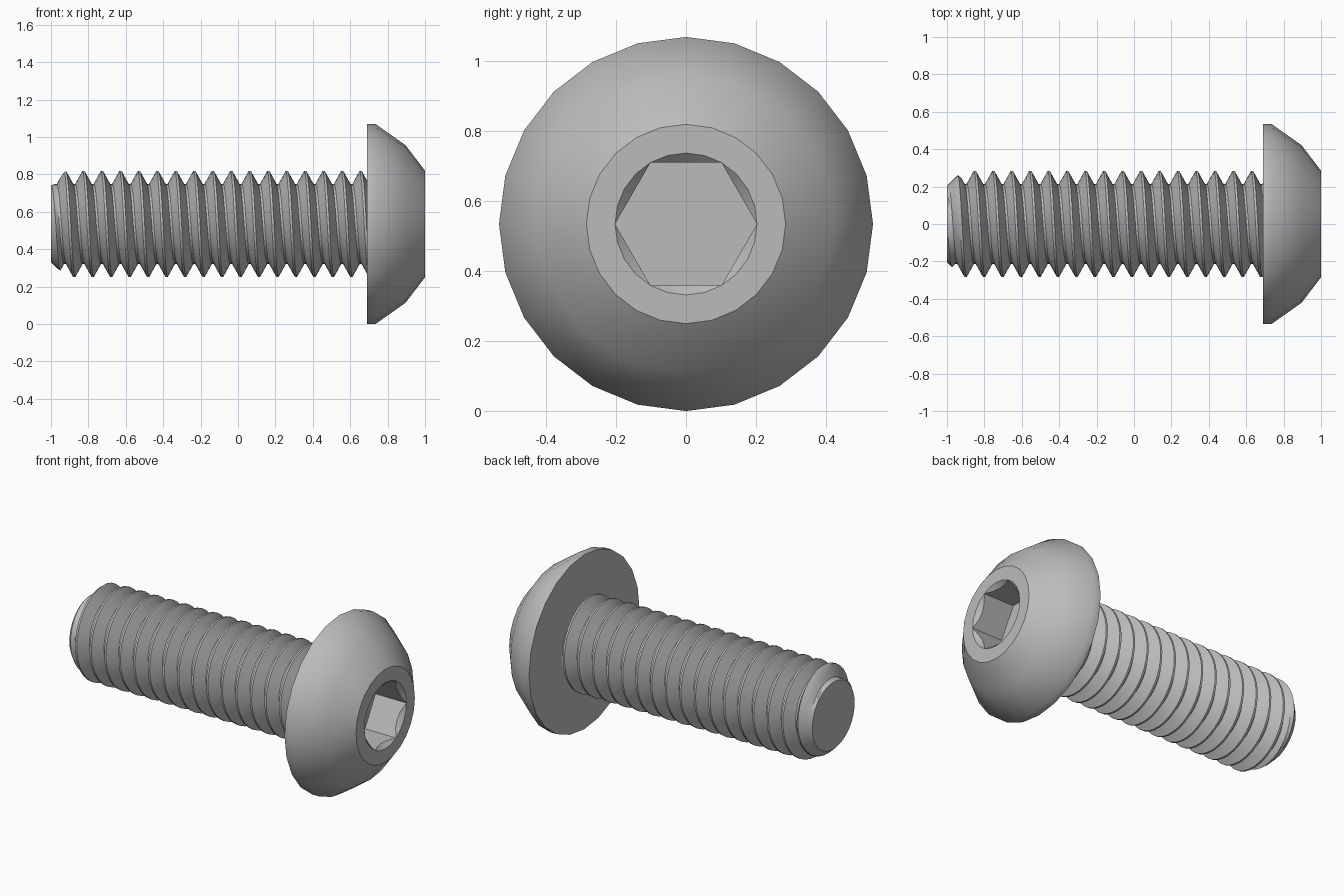
import bpy, bmesh, math
from mathutils import Vector

if "Cube" in bpy.data.objects:
    bpy.data.objects.remove(bpy.data.objects["Cube"], do_unlink=True)

AXIS_Z = 0.535

steel = bpy.data.materials.new("grey steel")
steel.use_nodes = True
steel.diffuse_color = (0.5, 0.5, 0.5, 1)
steel.node_tree.nodes["Principled BSDF"].inputs["Base Color"].default_value = (0.5, 0.5, 0.5, 1)


def around(x, r, angle):
    """Point at radius r around the screw axis, which runs along x."""
    return Vector((x, r * math.cos(angle), AXIS_Z + r * math.sin(angle)))


def finish(bm, name, smooth_angle):
    bmesh.ops.remove_doubles(bm, verts=bm.verts, dist=1e-5)
    bmesh.ops.dissolve_degenerate(bm, edges=bm.edges, dist=1e-5)
    bmesh.ops.holes_fill(bm, edges=[e for e in bm.edges if e.is_boundary], sides=0)
    bmesh.ops.recalc_face_normals(bm, faces=bm.faces)
    mesh = bpy.data.meshes.new(name)
    bm.to_mesh(mesh)
    bm.free()
    mesh.materials.append(steel)
    obj = bpy.data.objects.new(name, mesh)
    bpy.context.collection.objects.link(obj)
    bpy.ops.object.select_all(action="DESELECT")
    obj.select_set(True)
    bpy.context.view_layer.objects.active = obj
    bpy.ops.object.shade_smooth_by_angle(angle=math.radians(smooth_angle))
    return obj


def skin(bm, columns):
    """Join neighbouring columns of points with quads."""
    cols = [[bm.verts.new(p) for p in c] for c in columns]
    for a, b in zip(cols, cols[1:]):
        for i in range(len(a) - 1):
            bm.faces.new((a[i], a[i + 1], b[i + 1], b[i]))


# Domed head with a chamfered hexagonal socket
SIDES, SOCKET_R, FLOOR_X = 24, 0.203, 0.79


def hex_radius(angle):
    sector = math.pi / 3
    return SOCKET_R * math.cos(sector / 2) / math.cos(angle % sector - sector / 2)


def head_column(angle):
    dome = [(0.69, 0.535), (0.735, 0.535), (0.895, 0.422), (1.0, 0.285), (1.0, SOCKET_R)]
    h = hex_radius(angle)
    socket = [(1.0 - (SOCKET_R - h), h), (FLOOR_X, h)]
    return [around(x, r, angle) for x, r in dome + socket]


bm = bmesh.new()
skin(bm, [head_column(2 * math.pi * k / SIDES) for k in range(SIDES + 1)])
finish(bm, "screw_head", 37)

# Shank with a right-handed helical thread and a chamfered tip
PITCH, CREST, ROOT, TURN_STEPS = 0.0988, 0.283, 0.214, 36
TIP_X, TIP_R, END_X = -1.0, 0.205, 0.72
CREST_X = -0.925 - PITCH / 4
# one pitch of the thread: (fraction of pitch, fraction of height)
TOOTH = [(-0.06, 1), (0.06, 1), (0.25, 0.5), (0.44, 0), (0.56, 0), (0.75, 0.5)]


def thread_column(k):
    turn = k / TURN_STEPS
    points = []
    for n in range(-3, 20):
        for along, height in TOOTH:
            x = min(max(CREST_X + PITCH * (n + along + turn), TIP_X), END_X)
            r = min(ROOT + (CREST - ROOT) * height, TIP_R + (x - TIP_X) * 1.0)
            if x == END_X:
                r = TIP_R
            points.append(around(x, r, 2 * math.pi * turn))
    return points


bm = bmesh.new()
skin(bm, [thread_column(k) for k in range(TURN_STEPS + 1)])
finish(bm, "threaded_shank", 30)
